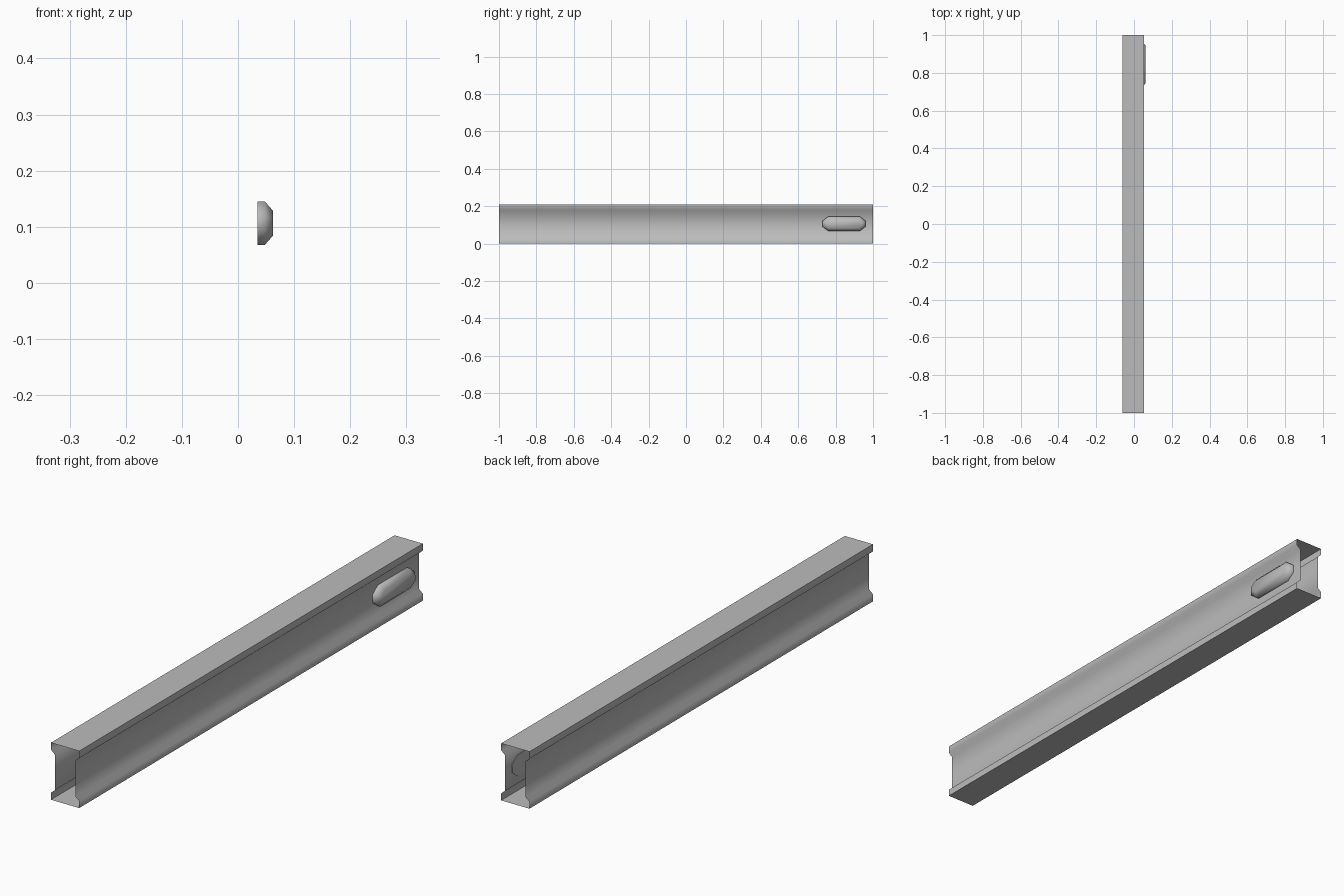
import bpy
import bmesh
from mathutils import Vector

if "Cube" in bpy.data.objects:
    bpy.data.objects.remove(bpy.data.objects["Cube"])

grey = bpy.data.materials.new("plain grey")
grey.use_nodes = True
colour = (0.5, 0.5, 0.5, 1)
grey.diffuse_color = colour
grey.node_tree.nodes["Principled BSDF"].inputs["Base Color"].default_value = colour


def finish(name, bm, angle):
    """Turn the bmesh into a smooth-shaded object with sharp corners."""
    mesh = bpy.data.meshes.new(name)
    bm.to_mesh(mesh)
    bm.free()
    mesh.materials.append(grey)
    obj = bpy.data.objects.new(name, mesh)
    bpy.context.collection.objects.link(obj)
    bpy.ops.object.select_all(action="DESELECT")
    bpy.context.view_layer.objects.active = obj
    obj.select_set(True)
    bpy.ops.object.shade_smooth_by_angle(angle=angle)


def bridge(bm, a, b):
    for i in range(len(a)):
        j = (i + 1) % len(a)
        bm.faces.new((a[i], a[j], b[j], b[i]))


# Hollow beam: open-ended sheet with a waisted profile, mirrored left to right
HEIGHT, CENTRE = 0.21, -0.0045
half = [(0.0575, 0), (0.0575, 0.026), (0.042, 0.039)]
side = half + [(x, HEIGHT - z) for x, z in reversed(half)]
profile = side + [(-x, z) for x, z in reversed(side)]
bm = bmesh.new()
front, back = ([bm.verts.new((CENTRE + x, y, z)) for x, z in profile]
               for y in (-1, 1))
bridge(bm, front, back)
finish("hollow_beam", bm, 1.1)


# Oblong boss on the left wall: chamfered outline, tapered outer face
def outline(bm, x, inset):
    hy, hz = 0.115 - inset, 0.0385 - inset
    cy, cz = 0.03 - inset * 0.5, 0.023 - inset * 0.5
    quarter = [(hy, hz - cz), (hy - cy, hz)]
    pts = quarter + [(-y, z) for y, z in reversed(quarter)]
    pts += [(-y, -z) for y, z in pts]
    centre = Vector((x, 0.845, 0.1065))
    return [bm.verts.new(centre + Vector((0, y, z))) for y, z in pts]


bm = bmesh.new()
rings = [outline(bm, x, inset)
         for x, inset in ((0.035, 0), (0.048, 0), (0.062, 0.016))]
bridge(bm, rings[0], rings[1])
bridge(bm, rings[1], rings[2])
bm.faces.new(rings[0])
bm.faces.new(rings[2])
bmesh.ops.recalc_face_normals(bm, faces=bm.faces)
finish("oblong_boss", bm, 1.1)
